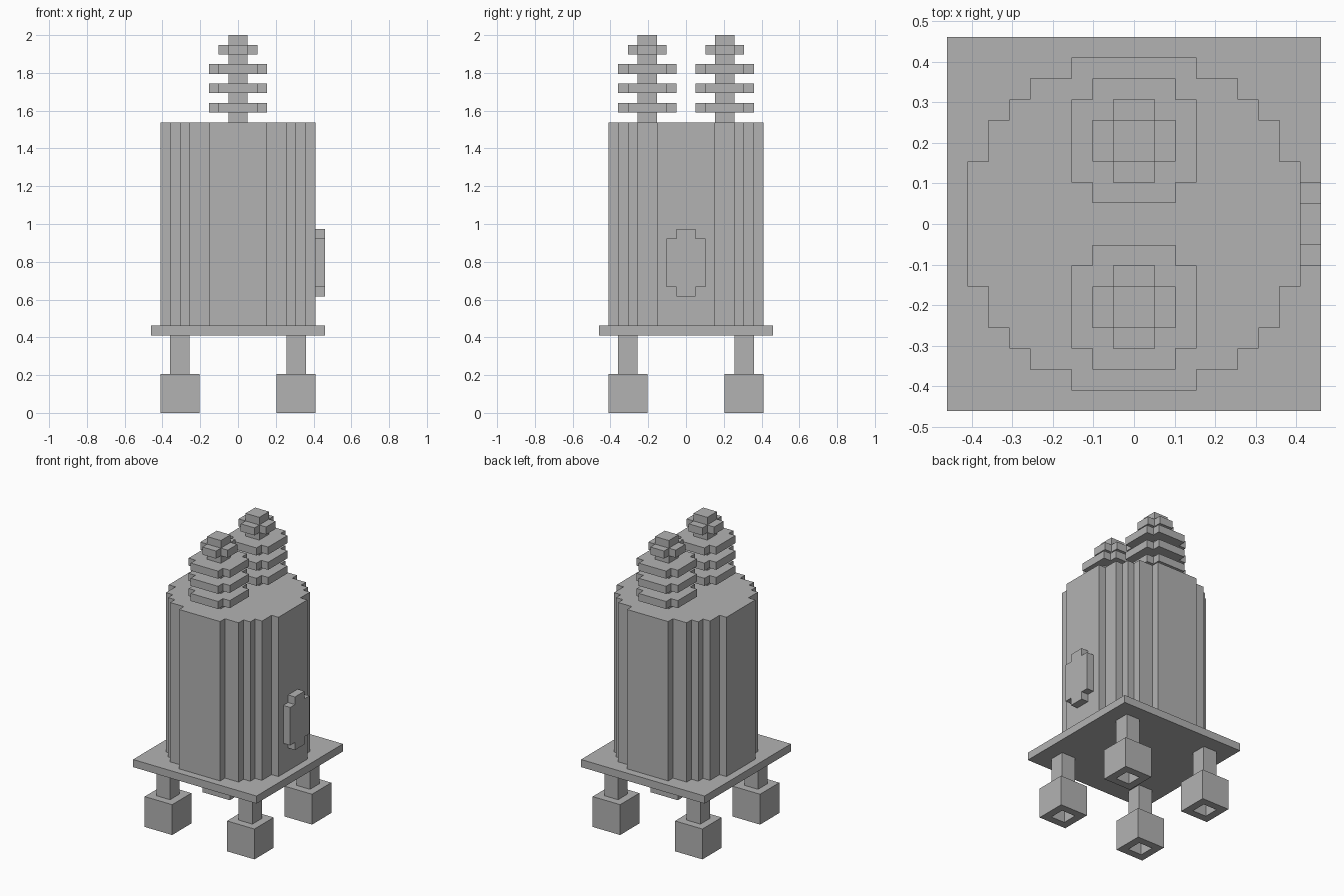
import bpy
import bmesh

old = bpy.data.objects.get("Cube")
if old:
    bpy.data.objects.remove(old, do_unlink=True)

U = 2 / 39  # edge of one block; all sizes below are in blocks

grey = bpy.data.materials.new("plain_grey")
grey.use_nodes = True
colour = (0.45, 0.45, 0.45, 1)
grey.diffuse_color = colour
grey.node_tree.nodes["Principled BSDF"].inputs["Base Color"].default_value = colour


def finish(name, bm):
    bmesh.ops.recalc_face_normals(bm, faces=bm.faces)
    bmesh.ops.scale(bm, vec=(U, U, U), verts=bm.verts)
    mesh = bpy.data.meshes.new(name)
    bm.to_mesh(mesh)
    bm.free()
    mesh.materials.append(grey)
    obj = bpy.data.objects.new(name, mesh)
    bpy.context.collection.objects.link(obj)
    return obj


def outline(quarter):
    """Mirror a quarter outline, given from +x round to +y, into a full loop."""
    left = [(-x, y) for x, y in reversed(quarter)]
    half = quarter + left
    return half + [(-x, -y) for x, y in half]


def prism(bm, points, low, high, centre=(0, 0)):
    verts = [bm.verts.new((x + centre[0], y + centre[1], low)) for x, y in points]
    face = bm.faces.new(verts)
    new = bmesh.ops.extrude_face_region(bm, geom=[face], use_keep_orig=True)["geom"]
    moved = [v for v in new if isinstance(v, bmesh.types.BMVert)]
    bmesh.ops.translate(bm, vec=(0, 0, high - low), verts=moved)


def square(r):
    return outline([(r, r)])


# Base plate
bm = bmesh.new()
prism(bm, square(9), 8, 9)
finish("base_plate", bm)

# Stepped round tank
bm = bmesh.new()
prism(bm, outline([(8, 3), (7, 3), (7, 5), (6, 5), (6, 6),
                   (5, 6), (5, 7), (3, 7), (3, 8)]), 9, 30)
finish("tank", bm)

# Legs with hollow feet
for side, sx in (("left", 1), ("right", -1)):
    for end, sy in (("front", -1), ("back", 1)):
        at = (6 * sx, 6 * sy)
        bm = bmesh.new()
        prism(bm, square(1), 4, 8, at)
        finish(f"{end}_{side}_leg", bm)

        bm = bmesh.new()
        rings = [[bm.verts.new((x + at[0], y + at[1], z)) for x, y in square(r)]
                 for r, z in ((2, 0), (2, 4), (1, 4), (1, 0))]
        for k, ring in enumerate(rings):
            after = rings[(k + 1) % 4]
            for i in range(4):
                j = (i + 1) % 4
                bm.faces.new((ring[i], ring[j], after[j], after[i]))
        finish(f"{end}_{side}_foot", bm)

# Ribbed insulators
wide_rib = outline([(3, 2), (2, 2), (2, 3)])
small_rib = outline([(2, 1), (1, 1), (1, 2)])
for end, y in (("front", -4), ("back", 4)):
    bm = bmesh.new()
    prism(bm, square(1), 30, 39, (0, y))
    for z in (31, 33, 35):
        prism(bm, wide_rib, z, z + 1, (0, y))
    prism(bm, small_rib, 37, 38, (0, y))
    finish(f"{end}_insulator", bm)

# Raised side plate, with stepped corners
bm = bmesh.new()
plate = outline([(3.5, 1), (2.5, 1), (2.5, 2)])
prism(bm, plate, 8, 9)
for v in bm.verts:
    x, y, z = v.co
    v.co = (z, y, x + 15.5)
finish("side_plate", bm)
